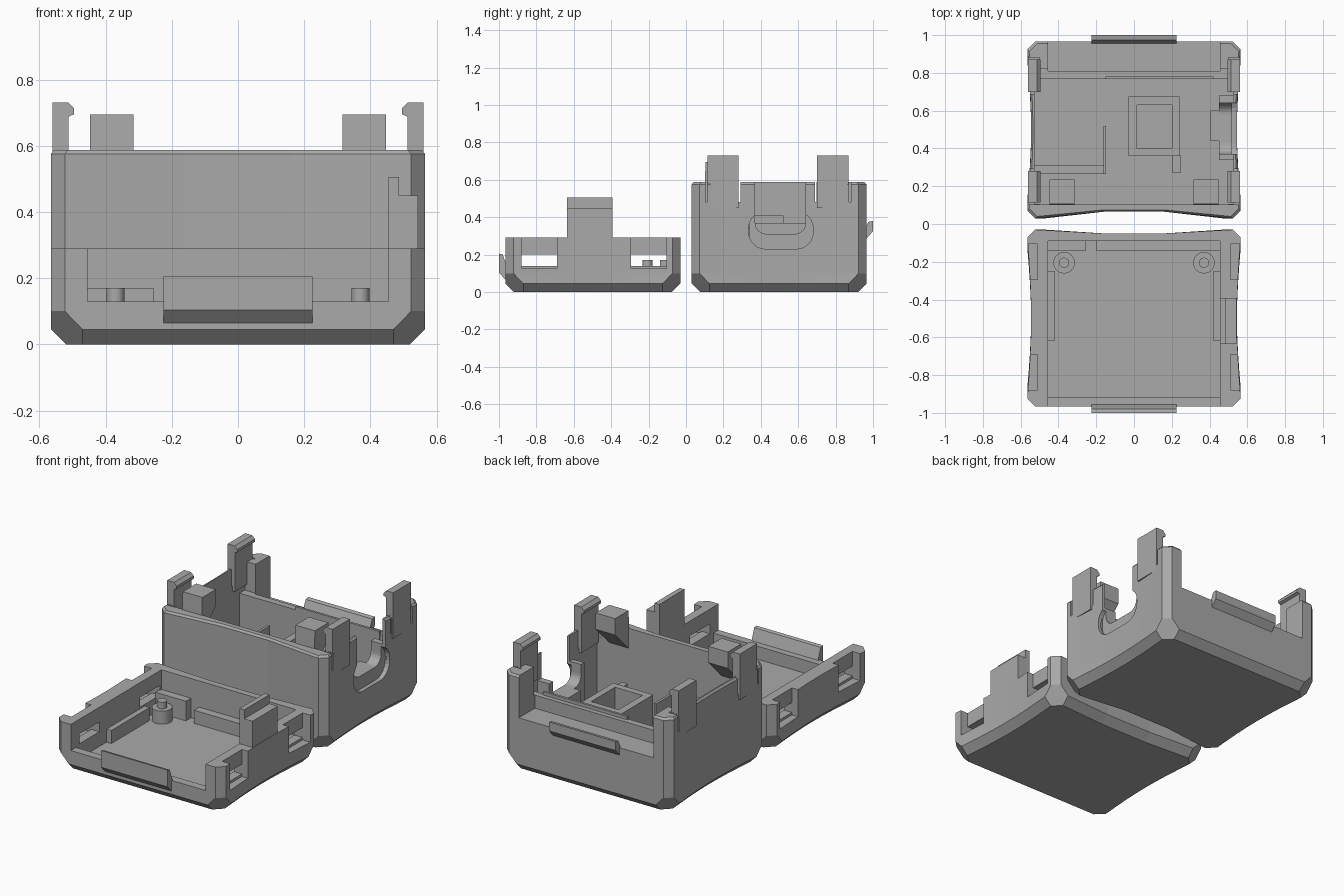
import bpy, bmesh, math

if "Cube" in bpy.data.objects:
    bpy.data.objects.remove(bpy.data.objects["Cube"])

grey = bpy.data.materials.new("light_grey")
grey.diffuse_color = (0.40, 0.40, 0.40, 1)
grey.use_nodes = True
grey.node_tree.nodes["Principled BSDF"].inputs["Base Color"].default_value = grey.diffuse_color


def mesh_object(name, bm):
    bmesh.ops.recalc_face_normals(bm, faces=bm.faces[:])
    me = bpy.data.meshes.new(name)
    bm.to_mesh(me)
    bm.free()
    me.materials.append(grey)
    ob = bpy.data.objects.new(name, me)
    bpy.context.collection.objects.link(ob)
    return ob


def loft(name, rings):
    """Closed solid through rings of equal point count."""
    bm = bmesh.new()
    rows = [[bm.verts.new(p) for p in r] for r in rings]
    n = len(rows[0])
    for a, b in zip(rows, rows[1:]):
        for i in range(n):
            j = (i + 1) % n
            bm.faces.new((a[i], a[j], b[j], b[i]))
    bm.faces.new(rows[0][::-1])
    bm.faces.new(rows[-1])
    return mesh_object(name, bm)


def prism(name, axis, a, b, profile):
    """Extrude a profile along x (points y,z), y (points x,z) or z (points x,y)."""
    def put(t, p):
        v = list(p)
        v.insert(axis, t)
        return v
    return loft(name, [[put(t, p) for p in profile] for t in (a, b)])


def box(name, x0, x1, y0, y1, z0, z1):
    return prism(name, 2, z0, z1, [(x0, y0), (x1, y0), (x1, y1), (x0, y1)])


def round_rect(y0, y1, z0, z1, r, round_top):
    pts = []
    corners = [(y0 + r, z0 + r, 180), (y1 - r, z0 + r, 270)]
    if round_top:
        corners += [(y1 - r, z1 - r, 0), (y0 + r, z1 - r, 90)]
    for cy, cz, start in corners:
        for k in range(7):
            t = math.radians(start + 15 * k)
            pts.append((cy + r * math.cos(t), cz + r * math.sin(t)))
    if not round_top:
        pts += [(y1, z1), (y0, z1)]
    return pts


def cut(target, cutters):
    for c in cutters:
        m = target.modifiers.new("cut", 'BOOLEAN')
        m.operation, m.solver, m.object = 'DIFFERENCE', 'EXACT', c
        bpy.context.view_layer.objects.active = target
        bpy.ops.object.modifier_apply(modifier=m.name)
        bpy.data.objects.remove(c)


def outline(z, y0, y1, inset, c, dip0, dip1):
    """Octagon-like plan with gently hollow sides and corner cuts c."""
    X, a, b = 0.565 - inset, y0 + inset, y1 - inset
    front = [(-X + c, a), (-.16, a + dip0), (.16, a + dip0), (X - c, a)]
    back = [(X - c, b), (.16, b - dip1), (-.16, b - dip1), (-X + c, b)]
    right = []
    for k in range(9):
        t = k / 8
        right.append((X - .02 * math.sin(math.pi * t), a + c + t * (b - a - 2 * c)))
    left = [(-x, y) for x, y in reversed(right)]
    return [(x, y, z) for x, y in front + right + back + left]


def shell(name, y0, y1, dip0, dip1, top):
    levels = [(0, .045, .05), (.045, 0, .095), (.1, 0, .042)] + top
    return loft(name, [outline(z, y0, y1, i, c, dip0, dip1) for z, i, c in levels])


# ---- deep case (rear half) ----
case = shell("case_shell", .03, .965, .035, 0, [(.575, 0, .042), (.587, .01, .042)])
cutters = [
    box("cavity", -.528, .528, .105, .77, .05, .8),
    box("rail_gap", -.528, .528, .765, .82, .41, .8),
    box("rear_opening", -.455, .455, .81, 1.1, .33, .8),
    prism("cable_slot", 0, .4, .7, round_rect(.37, .64, .31, .8, .06, False)),
]
for y in (.108, .286, .694, .876):
    for s in (-1, 1):
        x = sorted((s * .5, s * .7))
        cutters.append(box("slit", x[0], x[1], y - .005, y + .005, .48, .8))
cut(case, cutters)

# thickened collar under the cable slot, then the recess around the slot
collar = box("slot_collar", .45, .535, .34, .68, .05, .43)
cut(collar, [prism("slot", 0, .4, .7, round_rect(.37, .64, .31, .8, .06, False))])
for part in (case, collar):
    cut(part, [prism("recess", 0, .52, .7, round_rect(.335, .68, .23, .43, .09, True))])
box("slot_inner_block", .405, .46, .44, .6, .05, .31)

# snap hooks and corner stops
for s, side in ((-1, "left"), (1, "right")):
    hook = [(.512, .45), (.56, .45), (.56, .73), (.513, .73), (.495, .712),
            (.495, .695), (.512, .688)]
    for y0, y1, end in ((.115, .28, "front"), (.7, .87, "rear")):
        prism(f"{side}_{end}_hook", 1, y0, y1, [(s * x, z) for x, z in hook])
    x0, x1 = sorted((s * .315, s * .447))
    prism(f"{side}_stop_block", 0, x0, x1,
          [(.1, .46), (.235, .595), (.235, .695), (.105, .695), (.1, .58)])

# grip on the rear edge
prism("rear_grip", 0, -.225, .225,
      [(.955, .285), (.965, .285), (1.0, .325), (1.0, .38), (.975, .375), (.955, .33)])

# inner walls
box("partition_long", -.162, -.147, .265, .52, .05, .41)
box("partition_cross", -.53, -.15, .265, .31, .05, .38)
tube = box("square_well", -.03, .24, .36, .675, .05, .37)
cut(tube, [box("well_hole", .015, .2, .4, .63, .06, .6)])
box("well_tab", .205, .245, .27, .365, .05, .34)
box("rail_strip", -.15, .42, .768, .782, .3, .43)

# ---- shallow lid (front half) ----
lid = shell("lid_shell", -.965, -.03, 0, .02, [(.29, 0, .042)])
cutters = [
    box("cavity", -.455, .455, -.915, -.09, .05, .5),
    box("front_opening", -.455, .455, -1.1, -.9, .13, .5),
]
for s in (-1, 1):
    for y0, y1 in ((-.88, -.69), (-.295, -.105)):
        x0, x1 = sorted((s * .51, s * .7))
        cutters.append(box("hook_recess", x0, x1, y0, y1, .125, .5))
        x0, x1 = sorted((s * .4, s * .6))
        cutters.append(box("hook_window", x0, x1, y0, y1, .14, .2))
cut(lid, cutters)

# tab that fills the cable slot
prism("slot_tab", 1, -.635, -.392,
      [(.455, .2), (.543, .2), (.543, .45), (.487, .45), (.487, .505), (.455, .505)])

# grip on the front edge
prism("front_grip", 0, -.225, .225,
      [(-.955, .065), (-.965, .065), (-1.0, .103), (-1.0, .205), (-.98, .2), (-.955, .13)])

# locating pins, side rails and rear strips
for s, side in ((-1, "left"), (1, "right")):
    for r, z, label in ((.057, .13, "boss"), (.027, .17, "pin")):
        ring = [(s * .37 + r * math.cos(k * math.pi / 12),
                 -.205 + r * math.sin(k * math.pi / 12)) for k in range(24)]
        ob = prism(f"{side}_{label}", 2, .045, z, ring)
        ob.select_set(True)
        bpy.context.view_layer.objects.active = ob
        bpy.ops.object.shade_smooth_by_angle(angle=math.radians(30))
        ob.select_set(False)
    x0, x1 = sorted((s * .422, s * .46))
    box(f"{side}_rail", x0, x1, -.62, -.25, .045, .13)
box("rear_strip_left", -.46, -.255, -.14, -.085, .045, .17)
box("rear_strip_right", -.2, .46, -.14, -.085, .045, .13)
